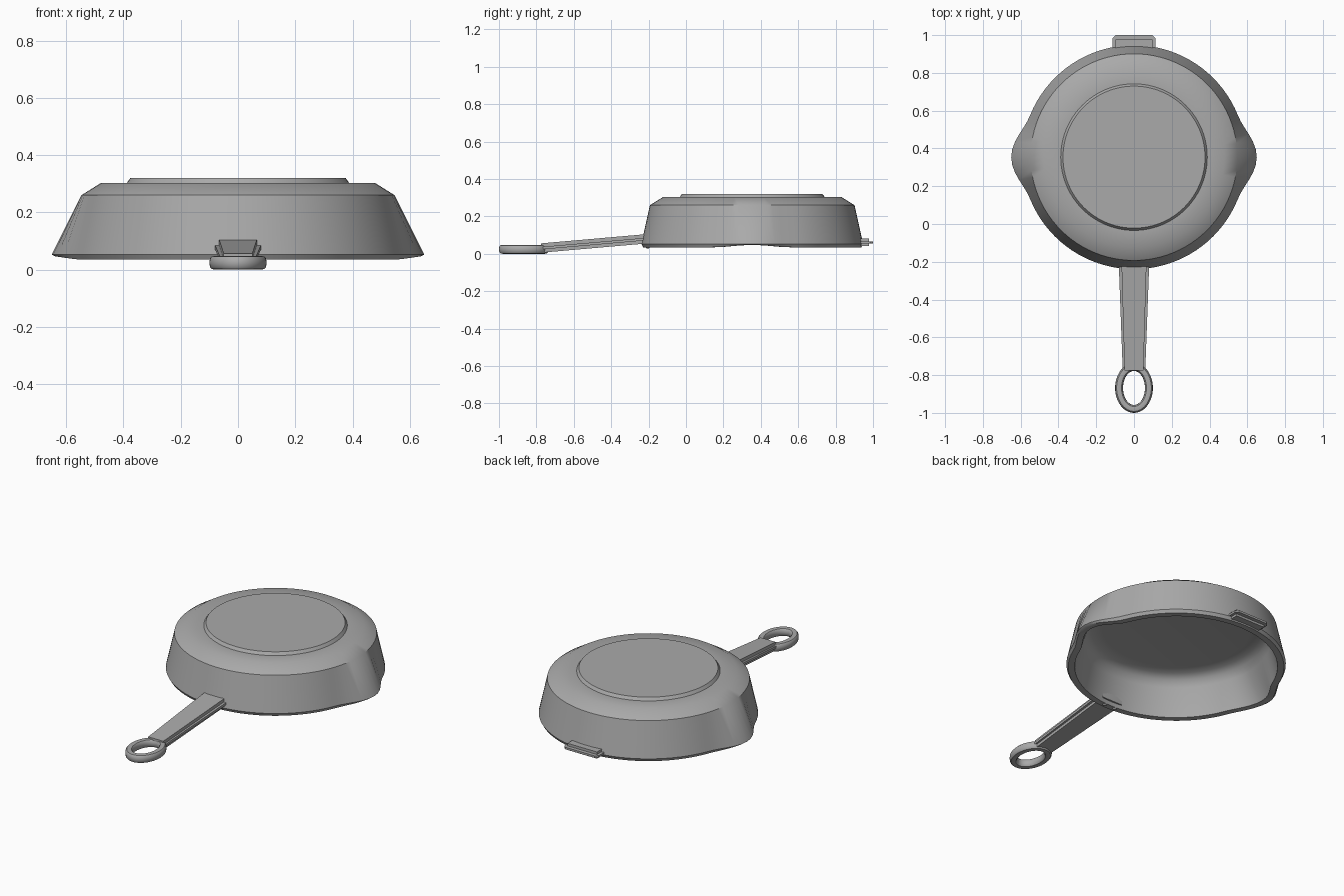
import bpy, bmesh, math

SEG = 96          # sides around the pan
PAN_Y = 0.354     # centre of the pan

cube = bpy.data.objects.get("Cube")
if cube:
    bpy.data.objects.remove(cube, do_unlink=True)

iron = bpy.data.materials.new("cast_iron_grey")
iron.use_nodes = True
GREY = (0.4, 0.4, 0.4, 1)
iron.diffuse_color = GREY
iron.node_tree.nodes["Principled BSDF"].inputs["Base Color"].default_value = GREY


def finish(name, bm, angle=35):
    """Turn a bmesh into a shaded object."""
    bmesh.ops.recalc_face_normals(bm, faces=bm.faces[:])
    mesh = bpy.data.meshes.new(name)
    bm.to_mesh(mesh)
    bm.free()
    mesh.materials.append(iron)
    ob = bpy.data.objects.new(name, mesh)
    bpy.context.collection.objects.link(ob)
    bpy.ops.object.select_all(action='DESELECT')
    ob.select_set(True)
    bpy.context.view_layer.objects.active = ob
    bpy.ops.object.shade_smooth_by_angle(angle=math.radians(angle))
    return ob


def bridge(bm, a, b):
    """Join two closed loops of vertices with quads."""
    n = len(a)
    for i in range(n):
        j = (i + 1) % n
        bm.faces.new((a[i], a[j], b[j], b[i]))


def loft(name, sections):
    """Solid running through a list of outlines, capped at both ends."""
    bm = bmesh.new()
    rings = [[bm.verts.new(p) for p in s] for s in sections]
    for a, b in zip(rings, rings[1:]):
        bridge(bm, a, b)
    bm.faces.new(rings[0])
    bm.faces.new(rings[-1])
    return finish(name, bm)


def slab(y, half, z0, z1):
    return [(-half, y, z0), (half, y, z0), (half, y, z1), (-half, y, z1)]


def spout(t):
    """Bulge strength around the rim: one pouring lip on each side."""
    off = math.asin(min(1, abs(math.sin(t))))
    return math.cos(off / 0.38 * math.pi / 2) ** 2 if off < 0.38 else 0


# Upturned pan: radius, height, share of the spout bulge, lift at the spout
profile = [
    (0.376, 0.32, 0, 0), (0.388, 0.303, 0, 0), (0.478, 0.303, 0, 0),
    (0.547, 0.26, 0, 0), (0.593, 0.053, 1, 0), (0.583, 0.035, 1, 0.012),
    (0.548, 0.035, 1, 0.012), (0.512, 0.2, 0.1, 0), (0.495, 0.24, 0, 0),
    (0.46, 0.262, 0, 0), (0.4, 0.27, 0, 0),
]
bm = bmesh.new()
rings = []
for r, z, share, lift in profile:
    ring = []
    for i in range(SEG):
        t = math.tau * i / SEG
        b = spout(t)
        rad = r + 0.057 * share * b
        ring.append(bm.verts.new((rad * math.cos(t), PAN_Y + rad * math.sin(t), z + lift * b)))
    rings.append(ring)
for a, b in zip(rings, rings[1:]):
    bridge(bm, a, b)
bm.faces.new(rings[0])
bm.faces.new(rings[-1])
finish("pan_body", bm)

# Sloping handle: a thick core with a thin flange along both sides
loft("handle_core", [slab(-0.775, 0.05, 0.006, 0.056),
                     slab(-0.18, 0.067, 0.058, 0.108)])
loft("handle_flange", [slab(-0.765, 0.06, 0.024, 0.038),
                       slab(-0.2, 0.081, 0.073, 0.087)])

# Oval hanging ring with a rounded section
bm = bmesh.new()
loops = []
for i in range(48):
    t = math.tau * i / 48
    loop = []
    for k in range(12):
        a = math.tau * k / 12
        w, h = math.cos(a), math.sin(a)
        # squarish rounded section
        w = math.copysign(abs(w) ** 0.7, w) * 0.021
        h = math.copysign(abs(h) ** 0.7, h) * 0.024
        loop.append(bm.verts.new(((0.079 + w) * math.cos(t),
                                  -0.868 + (0.111 + w) * math.sin(t), 0.024 + h)))
    loops.append(loop)
for i, loop in enumerate(loops):
    bridge(bm, loop, loops[(i + 1) % len(loops)])
finish("hanging_ring", bm)

# Helper grip opposite the handle
loft("grip_core", [slab(0.9, 0.097, 0.042, 0.082), slab(0.978, 0.097, 0.042, 0.082)])
loft("grip_flange", [slab(0.9, 0.113, 0.055, 0.067), slab(0.985, 0.113, 0.055, 0.067),
                     slab(1.0, 0.097, 0.055, 0.067)])

# Small studs under the root of the handle
for side, x in (("left", 0.035), ("right", -0.035)):
    bm = bmesh.new()
    bmesh.ops.create_uvsphere(bm, u_segments=16, v_segments=8, radius=0.014)
    bmesh.ops.translate(bm, verts=bm.verts[:], vec=(x, -0.205, 0.042))
    finish("handle_stud_" + side, bm)
